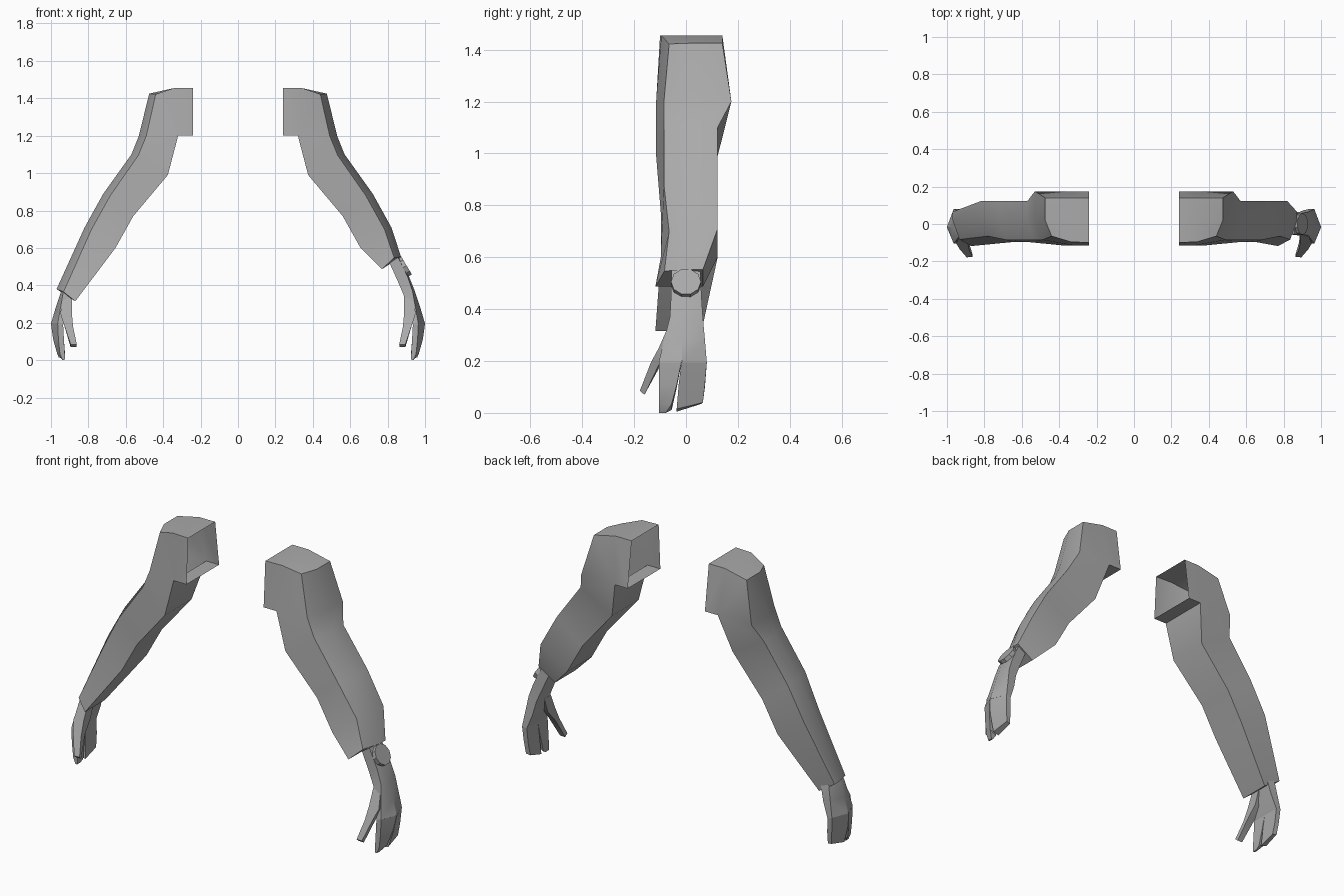
import bpy, bmesh, math
from mathutils import Vector

if "Cube" in bpy.data.objects:
    bpy.data.objects.remove(bpy.data.objects["Cube"])

grey = bpy.data.materials.new("plain grey")
grey.diffuse_color = (0.4, 0.4, 0.4, 1)
grey.use_nodes = True
grey.node_tree.nodes["Principled BSDF"].inputs["Base Color"].default_value = grey.diffuse_color


def loft(name, rings, side, cap_start=True, cap_end=True):
    """Skin rings of equal point count; side mirrors the part in x."""
    bm = bmesh.new()
    loops = [[bm.verts.new((side * x, y, z)) for x, y, z in r] for r in rings]
    n = len(rings[0])
    for a, b in zip(loops, loops[1:]):
        for i in range(n):
            j = (i + 1) % n
            bm.faces.new((a[i], a[j], b[j], b[i]))
    if cap_start:
        bm.faces.new(loops[0])
    if cap_end:
        bm.faces.new(loops[-1])
    bmesh.ops.remove_doubles(bm, verts=bm.verts, dist=0.0005)
    bmesh.ops.recalc_face_normals(bm, faces=bm.faces)
    mesh = bpy.data.meshes.new(name)
    bm.to_mesh(mesh)
    bm.free()
    mesh.materials.append(grey)
    ob = bpy.data.objects.new(name, mesh)
    bpy.context.collection.objects.link(ob)
    bpy.ops.object.select_all(action='DESELECT')
    ob.select_set(True)
    bpy.context.view_layer.objects.active = ob
    bpy.ops.object.shade_smooth_by_angle(angle=math.radians(30))
    return ob


def sleeve_ring(xo, zo, xi, zi, inset, drop, yo, yf, yb, yib):
    """Outer middle, set-back outer front, inner front, inner back, outer back."""
    return [(xo, .02, zo), (xo - inset, yo, zo - drop), (xi, yf, zi),
            (xi, yib, zi), (xo, yb, zo)]


def box_ring(xi, zi, xo, zo, y0, y1, dx0=0, dx1=0):
    """Four-sided ring; dx0 and dx1 pull in the outer front and back corners."""
    return [(xi, y0, zi), (xi, y1, zi), (xo - dx1, y1, zo), (xo - dx0, y0, zo)]


def palm_ring(xi, zi, xo, zo, y0, y1, arch):
    """Flat inside, arched back of the hand."""
    return [(xi, y0, zi), (xi, y1, zi), (xo - arch, y1, zo),
            (xo, -.015, zo), (xo - arch, y0, zo)]


# Sleeve sections from the open shoulder down to the elbow and forearm
upper = [
    sleeve_ring(.24, 1.455, .24, 1.2, 0, 0, -.10, -.115, .14, .175),
    sleeve_ring(.34, 1.455, .32, 1.2, 0, 0, -.095, -.115, .14, .175),
    sleeve_ring(.475, 1.425, .32, 1.2, .035, .003, -.065, -.115, .14, .175),
    sleeve_ring(.53, 1.2, .32, 1.2, .04, 0, -.085, -.115, .175, .175),
    sleeve_ring(.57, 1.1, .375, .99, .037, .005, -.085, -.115, .122, .122),
    sleeve_ring(.72, .89, .56, .77, .037, .01, -.085, -.097, .122, .122),
    sleeve_ring(.82, .71, .655, .6, .037, .01, -.065, -.097, .122, .122),
]
cuffs = {1: sleeve_ring(.872, .552, .77, .487, .037, .005, -.083, -.118, .065, .065),
         -1: sleeve_ring(.97, .38, .87, .315, .037, .015, -.083, -.118, .065, .06)}

for side, tag in ((1, "right"), (-1, "left")):
    loft(tag + "_sleeve", upper + [cuffs[side]], side, cap_start=False)

    # Wrist and palm
    palm = [palm_ring(.885, .35, .945, .37, -.062, .065, .012),
            palm_ring(.905, .27, .975, .28, -.085, .073, .026),
            palm_ring(.935, .19, 1.0, .195, -.105, .08, .036)]
    if side == 1:
        palm.insert(0, palm_ring(.855, .42, .915, .445, -.058, .06, .008))
        palm.insert(0, palm_ring(.81, .52, .86, .55, -.055, .055, .004))
    else:
        palm.insert(0, palm_ring(.875, .37, .93, .39, -.055, .055, .01))
    loft(tag + "_palm", palm, side)

    # Two finger groups
    loft(tag + "_front_fingers",
         [box_ring(.935, .19, 1.0, .195, -.105, -.018, .036, 0),
          box_ring(.93, .10, .988, .11, -.105, -.035, .028, 0),
          box_ring(.925, .012, .967, .035, -.105, -.055, .015, 0),
          box_ring(.928, .0, .938, .0, -.105, -.078)], side)
    loft(tag + "_back_fingers",
         [box_ring(.935, .19, 1.0, .195, -.018, .08, 0, .036),
          box_ring(.93, .10, .988, .11, -.028, .073, 0, .03),
          [(.925, -.036, .005), (.925, .06, .035),
           (.95, .065, .04), (.96, -.036, .015)]], side)

    # Thumb
    loft(tag + "_thumb",
         [box_ring(.888, .335, .935, .335, -.068, -.01),
          box_ring(.888, .25, .95, .25, -.105, -.04),
          box_ring(.882, .18, .932, .195, -.135, -.100),
          [(.862, -.177, .085), (.864, -.16, .07),
           (.895, -.16, .07), (.895, -.178, .085)]], side)

# Watch disc standing on the outside of the wrist
normal = Vector((.86, 0, .51)).normalized()
along = Vector((-.51, 0, .86)).normalized()
centre = Vector((.891, 0, .5))


def disc(offset, radius):
    pts = []
    for i in range(10):
        a = math.tau * i / 10
        pts.append(centre + normal * offset + along * radius * math.sin(a)
                   + Vector((0, radius * math.cos(a), 0)))
    return pts


loft("watch_face", [disc(-.012, .058), disc(.012, .058)], 1)
